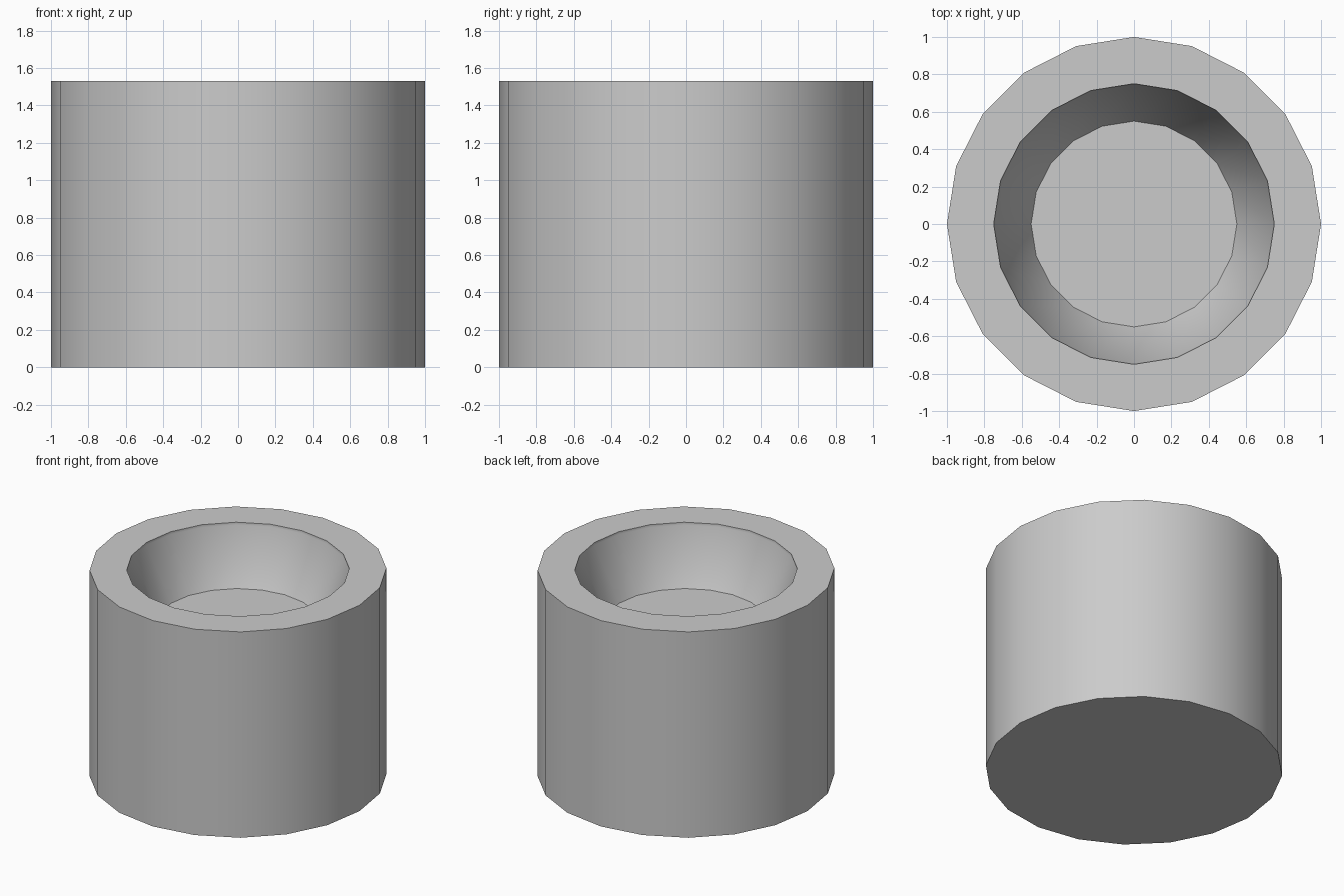
import bpy, bmesh, math

if "Cube" in bpy.data.objects:
    bpy.data.objects.remove(bpy.data.objects["Cube"])

SIDES = 20
# (radius, z) rings: base, outer wall, rim, short lip, tapered recess floor
PROFILE = [(1.0, 0.0), (1.0, 1.53), (0.75, 1.53), (0.75, 1.51), (0.55, 1.13)]

bm = bmesh.new()
rings = []
for r, z in PROFILE:
    rings.append([bm.verts.new((r * math.cos(2 * math.pi * i / SIDES),
                                r * math.sin(2 * math.pi * i / SIDES), z))
                  for i in range(SIDES)])

# Walls between neighbouring rings
for a, b in zip(rings, rings[1:]):
    for i in range(SIDES):
        j = (i + 1) % SIDES
        bm.faces.new((a[i], a[j], b[j], b[i]))

# Underside and recess floor
bm.faces.new(rings[0][::-1])
bm.faces.new(rings[-1])

mesh = bpy.data.meshes.new("recessed_cylinder")
bm.to_mesh(mesh)
bm.free()
body = bpy.data.objects.new("recessed_cylinder", mesh)
bpy.context.collection.objects.link(body)

# Smooth walls, sharp rims
bpy.context.view_layer.objects.active = body
body.select_set(True)
bpy.ops.object.shade_smooth_by_angle(angle=math.radians(30))
